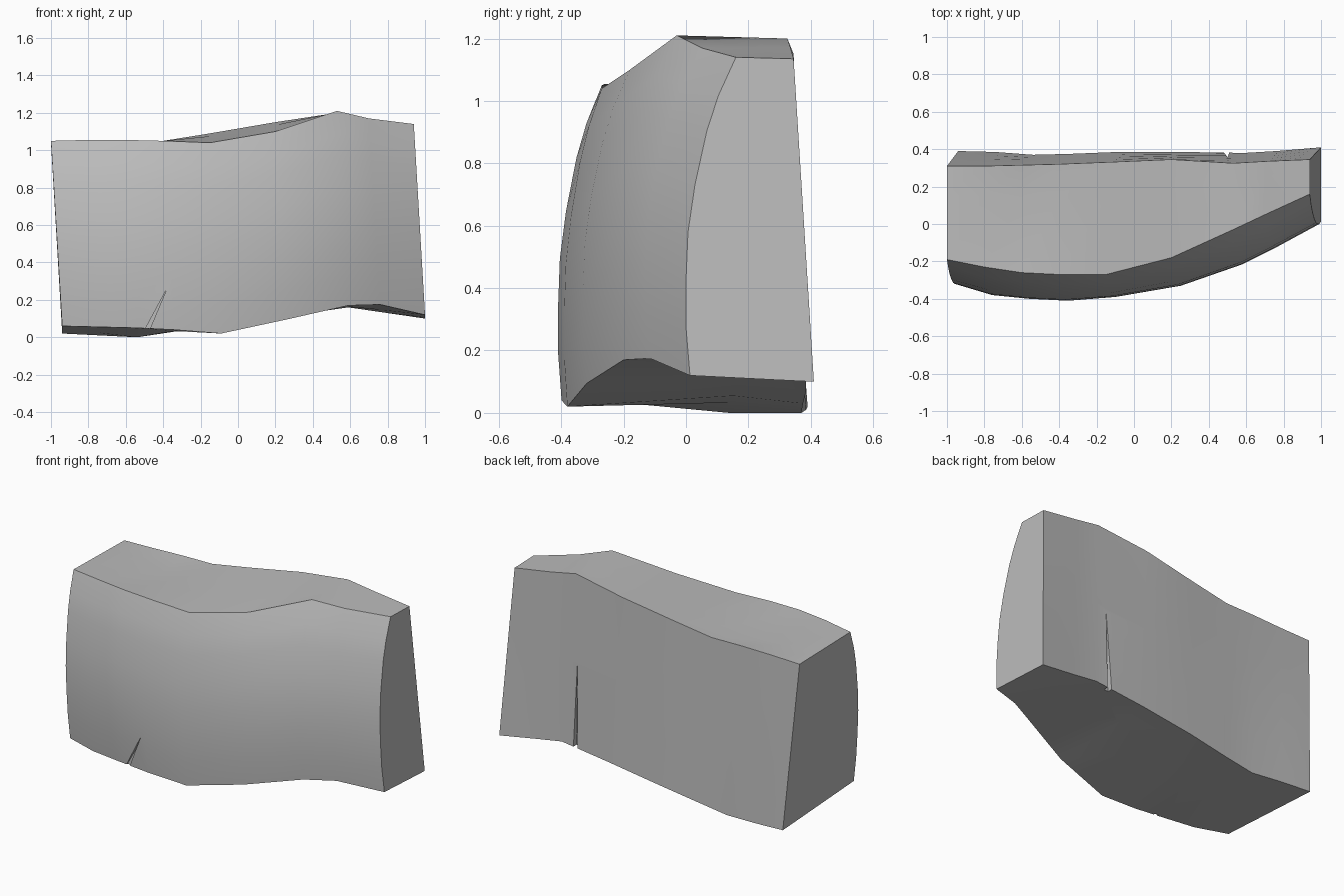
import bpy
import bmesh
from mathutils import Vector

default_cube = bpy.data.objects.get("Cube")
if default_cube:
    bpy.data.objects.remove(default_cube, do_unlink=True)

# Single stone colour
stone = bpy.data.materials.new("stone_grey")
stone.use_nodes = True
grey = (0.5, 0.5, 0.5, 1)
stone.diffuse_color = grey
stone.node_tree.nodes["Principled BSDF"].inputs["Base Color"].default_value = grey

# Edge lines of the block at each station from right end to left end
station_x = (-1, -.8, -.6, -.4, -.15, .2, .53, .7, .94)
front_y = (-.32, -.38, -.4, -.41, -.39, -.33, -.215, -.13, 0)
top_front_y = (-.19, -.23, -.26, -.27, -.27, -.18, -.03, .05, .16)
top_back_y = (.31, .31, .315, .32, .33, .345, .325, .335, .345)
low_back_y = (.39, .385, .37, .375, .385, .385, .38, .39, .41)
top_front_z = (1.05, 1.055, 1.055, 1.05, 1.04, 1.1, 1.21, 1.17, 1.14)
top_back_z = (1.04, 1.045, 1.05, 1.05, 1.09, 1.15, 1.2, 1.17, 1.135)
low_front_z = (.06, .055, .05, .04, .02, .095, .17, .175, .12)
low_back_z = (.02, .01, 0, .03, .07, .12, .16, .135, .1)

# Front face bulge: height fraction and share of the lean towards the top
bulge = ((0, .08), (.15, 0), (.3, 0), (.45, .04), (.6, .18), (.77, .42), (.88, .65), (1, 1))
BACK_STEPS = 4
SHEAR = .06


def mix(a, b, t):
    return a + (b - a) * t


def section(i):
    """Closed outline of the block across one station."""
    pts = []
    for t, lean in bulge:
        y = mix(front_y[i], top_front_y[i], lean)
        pts.append((y, mix(low_front_z[i], top_front_z[i], t), t))
    dip = .03 if i == 2 else 0
    pts.append((mix(top_front_y[i], top_back_y[i], .7),
                mix(top_front_z[i], top_back_z[i], .7) - dip, 1))
    for k in range(BACK_STEPS + 1):
        t = 1 - k / BACK_STEPS
        pts.append((mix(low_back_y[i], top_back_y[i], t),
                    mix(low_back_z[i], top_back_z[i], t), t))
    sag = .02 if i == 2 else 0
    pts.append((mix(front_y[i], low_back_y[i], .7),
                mix(low_front_z[i], low_back_z[i], .7) - sag, 0))
    return [(station_x[i] + SHEAR * (1 - t), y, max(z, 0)) for y, z, t in pts]


def make_object(name, bm):
    bmesh.ops.recalc_face_normals(bm, faces=bm.faces[:])
    mesh = bpy.data.meshes.new(name)
    bm.to_mesh(mesh)
    bm.free()
    mesh.materials.append(stone)
    obj = bpy.data.objects.new(name, mesh)
    bpy.context.collection.objects.link(obj)
    return obj


# Main block: lofted sections with capped ends
bm = bmesh.new()
rings = [[bm.verts.new(p) for p in section(i)] for i in range(len(station_x))]
for a, b in zip(rings, rings[1:]):
    for j in range(len(a)):
        k = (j + 1) % len(a)
        bm.faces.new((a[j], a[k], b[k], b[j]))
bm.faces.new(rings[0])
bm.faces.new(rings[-1])
block = make_object("stone_block", bm)


def cut_crack(name, corners, depth):
    """Carve a narrow wedge crack given its outline and depth direction."""
    bm = bmesh.new()
    outline = [bm.verts.new(c) for c in corners]
    face = bm.faces.new(outline)
    grown = bmesh.ops.extrude_face_region(bm, geom=[face])["geom"]
    moved = [v for v in grown if isinstance(v, bmesh.types.BMVert)]
    bmesh.ops.translate(bm, verts=moved, vec=Vector((0, depth, 0)))
    cutter = make_object(name, bm)
    mod = block.modifiers.new(name, "BOOLEAN")
    mod.operation = "DIFFERENCE"
    mod.solver = "EXACT"
    mod.object = cutter
    bpy.context.view_layer.objects.active = block
    bpy.ops.object.modifier_apply(modifier=name)
    bpy.data.objects.remove(cutter, do_unlink=True)


# Front and rear cracks rising from the lower edge
cut_crack("front_crack", ((-.52, -.5, 0), (-.49, -.5, 0), (-.38, -.5, .26)), .12)
cut_crack("rear_crack", ((.48, .5, .1), (.51, .5, .1), (.5, .5, .65)), -.15)

# Soft faces with crisp rims
bpy.ops.object.select_all(action="DESELECT")
block.select_set(True)
bpy.context.view_layer.objects.active = block
bpy.ops.object.shade_smooth_by_angle(angle=.6)
